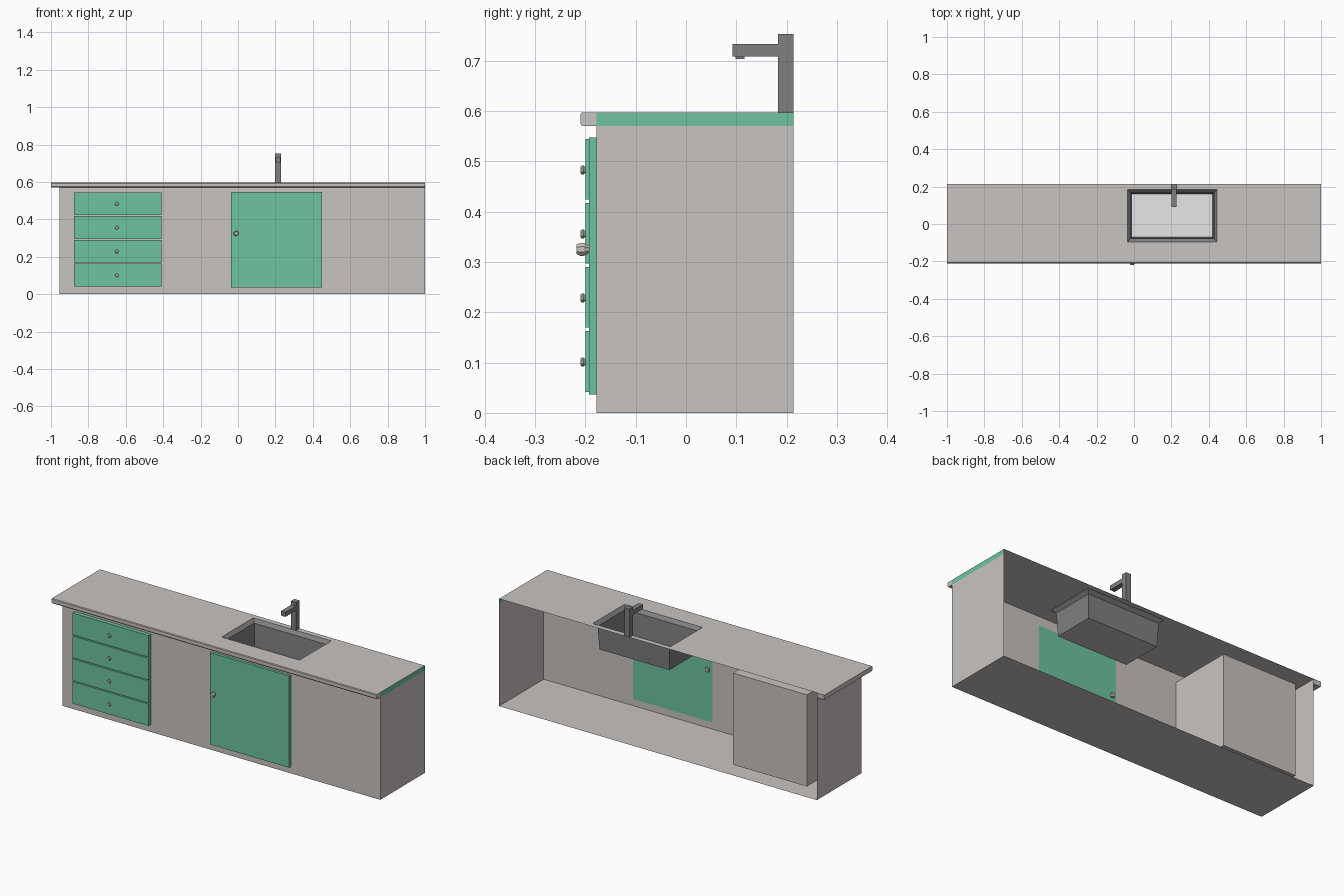
import bpy, bmesh, math

if "Cube" in bpy.data.objects:
    bpy.data.objects.remove(bpy.data.objects["Cube"])


def material(name, rgb):
    m = bpy.data.materials.new(name)
    m.diffuse_color = (*rgb, 1)
    m.use_nodes = True
    m.node_tree.nodes["Principled BSDF"].inputs["Base Color"].default_value = m.diffuse_color
    return m


BEIGE = material("warm_grey", (0.584, 0.552, 0.527))
GREEN = material("green", (0.156, 0.552, 0.352))
STEEL = material("steel_grey", (0.216, 0.216, 0.216))
WHITE = material("white", (0.93, 0.93, 0.93))


def finish(name, bm, mat, fix=False):
    if fix:
        bmesh.ops.recalc_face_normals(bm, faces=bm.faces)
    me = bpy.data.meshes.new(name)
    bm.to_mesh(me)
    bm.free()
    me.materials.append(mat)
    ob = bpy.data.objects.new(name, me)
    bpy.context.collection.objects.link(ob)
    return ob


def box(name, x, y, z, mat):
    bm = bmesh.new()
    bmesh.ops.create_cube(bm, size=1)
    for v in bm.verts:
        v.co = [r[0] if c < 0 else r[1] for r, c in zip((x, y, z), v.co)]
    return finish(name, bm, mat)


def sheet(name, points, mat):
    bm = bmesh.new()
    bm.faces.new([bm.verts.new(p) for p in points])
    return finish(name, bm, mat)


def sheet_with_hole(name, outer, hole, place, mat):
    """Flat panel with a rectangular opening; rectangles are (u0, u1, v0, v1)."""
    bm = bmesh.new()
    rings = []
    for u0, u1, v0, v1 in (outer, hole):
        rings.append([bm.verts.new(place(u, v)) for u, v in
                      ((u0, v0), (u1, v0), (u1, v1), (u0, v1))])
    a, b = rings
    for i in range(4):
        j = (i + 1) % 4
        bm.faces.new((a[i], a[j], b[j], b[i]))
    return finish(name, bm, mat)


def knob(name, x, z, r, y0, y1, mat):
    """Eight-sided knob with its axis along y, wider at the middle."""
    bm = bmesh.new()
    rings = []
    for y, k in ((y0, 0.7), (y0 * 0.7 + y1 * 0.3, 1), (y0 * 0.4 + y1 * 0.6, 1), (y1, 0.6)):
        rings.append([bm.verts.new((x + r * k * math.cos(math.pi * (i + 0.5) / 4), y,
                                    z + r * k * math.sin(math.pi * (i + 0.5) / 4)))
                      for i in range(8)])
    for a, b in zip(rings, rings[1:]):
        for i in range(8):
            j = (i + 1) % 8
            bm.faces.new((a[i], a[j], b[j], b[i]))
    bm.faces.new(rings[0])
    bm.faces.new(rings[-1])
    return finish(name, bm, mat, True)


L, R, F, B, H, T = -0.955, 1.0, -0.178, 0.214, 0.57, 0.597
door = (-0.037, 0.45, 0.037, 0.547)
sink = (-0.035, 0.445, -0.095, 0.185)

# Cabinet shell, open at the back
sheet_with_hole("cabinet_front", (L, R, 0, H), door, lambda u, v: (u, F, v), BEIGE)
sheet("cabinet_floor", [(L, F, 0), (L, B, 0), (R, B, 0), (R, F, 0)], BEIGE)
sheet("cabinet_left", [(L, B, 0), (L, F, 0), (L, F, H), (L, B, H)], BEIGE)
sheet("cabinet_right", [(R, F, 0), (R, B, 0), (R, B, H), (R, F, H)], BEIGE)

# Worktop with sink opening, overhanging edges and coloured end
sheet_with_hole("worktop", (-1, R, F, B), sink, lambda u, v: (u, v, T), BEIGE)
sheet("worktop_right_end", [(R, F, H), (R, B, H), (R, B, T), (R, F, T)], GREEN)
box("worktop_left_edge", (-1, L), (F, B), (H, T - 0.001), BEIGE)
bm = bmesh.new()
profile = [(F, H), (-0.206, H), (-0.21, H + 0.005), (-0.21, T - 0.004), (-0.207, T), (F, T)]
ends = [[bm.verts.new((x, y, z)) for y, z in profile] for x in (-1, R)]
for i in range(6):
    j = (i + 1) % 6
    bm.faces.new((ends[0][i], ends[0][j], ends[1][j], ends[1][i]))
bm.faces.new(ends[0])
bm.faces.new(ends[1])
finish("worktop_front_edge", bm, BEIGE, True)

# Door with knob passing through it
box("door", door[:2], (-0.193, F), door[2:], GREEN)
knob("door_knob", -0.01, 0.325, 0.014, -0.218, -0.193, BEIGE)
box("door_knob_inner_end", (-0.02, 0), (F, F + 0.012), (0.315, 0.335), BEIGE)

# Drawer housing, fronts and knobs
box("drawer_housing", (-0.87, -0.415), (F + 0.001, 0.18), (0.04, 0.55), BEIGE)
for i in range(4):
    z = 0.042 + i * 0.1273
    box(f"drawer_front_{i + 1}", (-0.878, -0.41), (-0.2, F), (z, z + 0.121), GREEN)
    knob(f"drawer_knob_{i + 1}", -0.648, z + 0.059, 0.01, -0.21, -0.2, BEIGE)

# Sink bowl: sloped rim, nearly upright walls
bm = bmesh.new()
rings = []
for inset, z in ((0, T), (0.018, T - 0.018), (0.025, 0.45)):
    x0, x1, y0, y1 = sink
    rings.append([bm.verts.new(p) for p in (
        (x0 + inset, y0 + inset, z), (x1 - inset, y0 + inset, z),
        (x1 - inset, y1 - inset, z), (x0 + inset, y1 - inset, z))])
for a, b in zip(rings, rings[1:]):
    for i in range(4):
        j = (i + 1) % 4
        bm.faces.new((a[j], a[i], b[i], b[j]))
finish("sink_walls", bm, STEEL)
x0, x1, y0, y1 = sink[0] + 0.025, sink[1] - 0.025, sink[2] + 0.025, sink[3] - 0.025
for name, z, mat in (("sink_floor", 0.453, WHITE), ("sink_underside", 0.45, BEIGE)):
    sheet(name, [(x0, y0, z), (x1, y0, z), (x1, y1, z), (x0, y1, z)], mat)

# Tap
box("tap_column", (0.198, 0.23), (0.183, B), (T, 0.753), STEEL)
box("tap_spout", (0.2, 0.228), (0.092, 0.183), (0.708, 0.733), STEEL)
box("tap_nozzle", (0.205, 0.223), (0.098, 0.116), (0.704, 0.708), STEEL)
